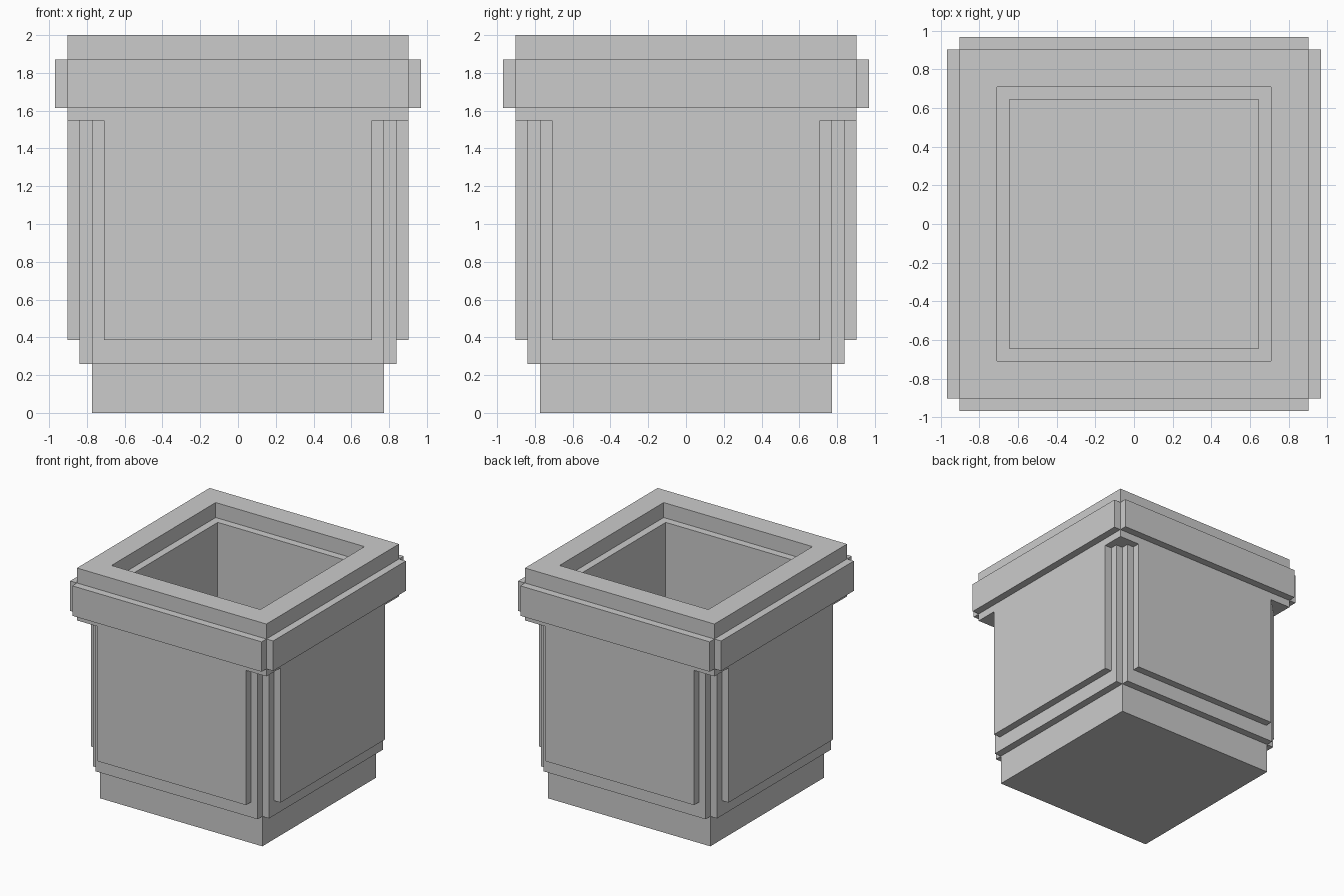
import bpy, bmesh
from math import pi
from mathutils import Matrix

if "Cube" in bpy.data.objects:
    bpy.data.objects.remove(bpy.data.objects["Cube"])

U = 2 / 31  # grid step of the model


def finish(name, bm):
    bmesh.ops.recalc_face_normals(bm, faces=bm.faces)
    mesh = bpy.data.meshes.new(name)
    bm.to_mesh(mesh)
    bm.free()
    obj = bpy.data.objects.new(name, mesh)
    bpy.context.collection.objects.link(obj)
    return obj


def square_shell(name, profile):
    """Sweep a (half width, height) profile round a square, capping both ends."""
    bm = bmesh.new()
    rings = [[bm.verts.new((sx * h * U, sy * h * U, z * U))
              for sx, sy in ((-1, -1), (1, -1), (1, 1), (-1, 1))]
             for h, z in profile]
    for a, b in zip(rings, rings[1:]):
        for i in range(4):
            j = (i + 1) % 4
            bm.faces.new((a[i], a[j], b[j], b[i]))
    bm.faces.new(rings[0])
    bm.faces.new(rings[-1])
    return finish(name, bm)


def side_plates(name, half_width, inner, outer, z0, z1):
    """One raised plate on each of the four sides."""
    bm = bmesh.new()
    for k in range(4):
        m = (Matrix.Rotation(k * pi / 2, 4, 'Z')
             @ Matrix.Translation((0, -(inner + outer) / 2 * U, (z0 + z1) / 2 * U))
             @ Matrix.Diagonal((2 * half_width * U, (outer - inner) * U, (z1 - z0) * U, 1)))
        bmesh.ops.create_cube(bm, size=1, matrix=m)
    return finish(name, bm)


# Hollow body with overhanging rim, stepped mouth and inner floor
square_shell("planter_body", [(12, 0), (12, 24), (14, 24), (14, 31),
                              (11, 31), (11, 29), (10, 29), (10, 2)])

# Stepped side panels
side_plates("side_backing", 12, 12, 13, 4, 24)
side_plates("side_panel", 11, 13, 14, 6, 24)

# Band round the rim, open at the corners
side_plates("rim_band", 14, 14, 15, 25, 29)
